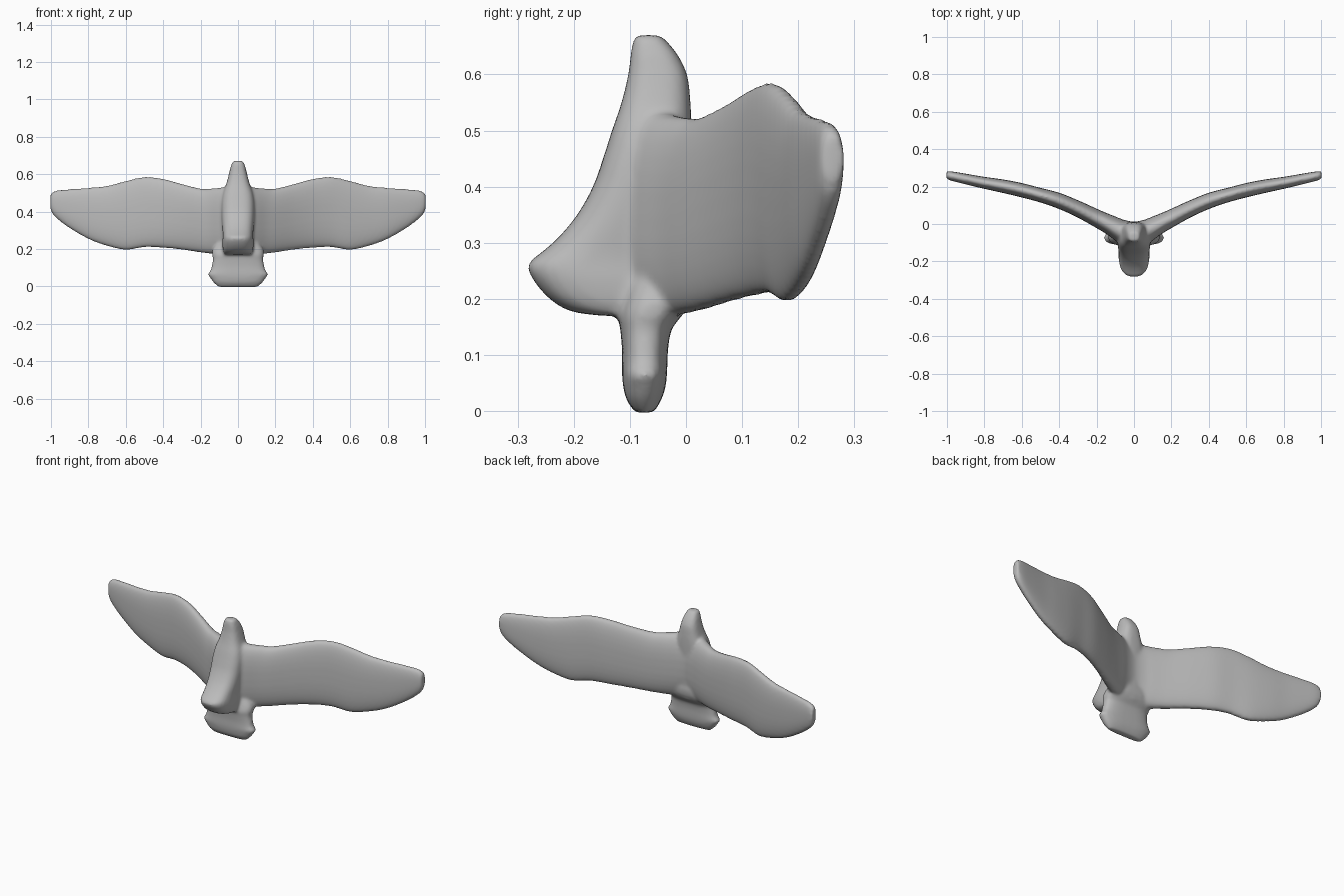
import bpy, bmesh, math

if "Cube" in bpy.data.objects:
    bpy.data.objects.remove(bpy.data.objects["Cube"], do_unlink=True)

grey = bpy.data.materials.new("stone_grey")
grey.use_nodes = True
grey.diffuse_color = (0.5, 0.5, 0.5, 1)
bsdf = grey.node_tree.nodes["Principled BSDF"]
bsdf.inputs["Base Color"].default_value = (0.5, 0.5, 0.5, 1)
bsdf.inputs["Roughness"].default_value = 0.7


def refine(rows, steps=4):
    """Smooth the stations with a Catmull-Rom spline."""
    out = []
    for i in range(len(rows) - 1):
        p0, p1, p2, p3 = (rows[max(i - 1, 0)], rows[i], rows[i + 1],
                          rows[min(i + 2, len(rows) - 1)])
        for s in range(steps):
            t = s / steps
            out.append([0.5 * (2 * b + (c - a) * t + (2 * a - 5 * b + 4 * c - d) * t * t
                               + (3 * b - a - 3 * c + d) * t ** 3)
                        for a, b, c, d in zip(p0, p1, p2, p3)])
    return out + [list(rows[-1])]


def loft(bm, rows, place, power, sides=32):
    """Skin super-ellipses; row = station, u min, u max, v min, v max."""
    rings = []
    for s, u0, u1, v0, v1 in refine(rows):
        ring = []
        for k in range(sides):
            a = 2 * math.pi * k / sides
            c, d = math.cos(a), math.sin(a)
            u = math.copysign(abs(c) ** (2 / power), c)
            v = math.copysign(abs(d) ** (2 / power), d)
            ring.append(bm.verts.new(place(s, (u0 + u1 + (u1 - u0) * u) / 2,
                                           (v0 + v1 + (v1 - v0) * v) / 2)))
        rings.append(ring)
    for a, b in zip(rings, rings[1:]):
        for k in range(sides):
            n = (k + 1) % sides
            bm.faces.new((a[k], a[n], b[n], b[k]))
    bm.faces.new(rings[0][::-1])
    bm.faces.new(rings[-1])


def along_x(s, u, v):
    return (s, u, v)


def along_z(s, u, v):
    return (u, v, s)


bm = bmesh.new()

# Swept wings with a thick blended root: x, front y, back y, bottom z, top z
half_wing = [
    (0.05, -0.122, 0.021, 0.166, 0.535), (0.10, -0.088, 0.040, 0.170, 0.527),
    (0.15, -0.052, 0.060, 0.175, 0.523), (0.20, -0.022, 0.082, 0.181, 0.523),
    (0.30, 0.034, 0.127, 0.196, 0.548), (0.40, 0.080, 0.167, 0.206, 0.575),
    (0.50, 0.115, 0.193, 0.209, 0.585), (0.60, 0.142, 0.219, 0.195, 0.564),
    (0.70, 0.166, 0.238, 0.216, 0.538), (0.80, 0.188, 0.252, 0.253, 0.527),
    (0.90, 0.212, 0.269, 0.311, 0.520), (0.96, 0.227, 0.279, 0.355, 0.514),
    (0.99, 0.236, 0.281, 0.385, 0.505), (1.003, 0.243, 0.281, 0.415, 0.490)]
wings = ([(-r[0], *r[1:]) for r in reversed(half_wing)]
         + [(0.0, -0.135, 0.013, 0.164, 0.54)] + half_wing)
loft(bm, wings, along_x, 2.4)

# Body with forward-jutting lower end and tapering top: z, front y, back y, half width
body = [(0.170, -0.15, -0.01, 0.070), (0.178, -0.205, 0.0, 0.076), (0.20, -0.243, 0.005, 0.082),
        (0.235, -0.273, 0.008, 0.084), (0.262, -0.281, 0.01, 0.082), (0.285, -0.255, 0.01, 0.082),
        (0.31, -0.227, 0.01, 0.084), (0.35, -0.194, 0.01, 0.087), (0.40, -0.166, 0.01, 0.089),
        (0.45, -0.148, 0.01, 0.088), (0.50, -0.132, 0.01, 0.080), (0.55, -0.115, 0.008, 0.062),
        (0.60, -0.103, 0.002, 0.049), (0.64, -0.098, -0.018, 0.039), (0.67, -0.092, -0.045, 0.027)]
loft(bm, [(z, -w, w, f, b) for z, f, b, w in body], along_z, 2.8)

# Flared tail block
tail = [(-0.003, -0.090, -0.058, 0.105), (0.02, -0.106, -0.044, 0.13), (0.045, -0.112, -0.036, 0.148),
        (0.065, -0.114, -0.034, 0.161), (0.085, -0.114, -0.033, 0.147), (0.11, -0.114, -0.032, 0.14),
        (0.145, -0.117, -0.026, 0.134), (0.17, -0.120, -0.008, 0.138), (0.20, -0.112, 0.008, 0.135),
        (0.24, -0.10, 0.012, 0.11), (0.29, -0.08, 0.0, 0.08)]
loft(bm, [(z, -w, w, f, b) for z, f, b, w in tail], along_z, 2.8)

bmesh.ops.recalc_face_normals(bm, faces=bm.faces)
mesh = bpy.data.meshes.new("bird")
bm.to_mesh(mesh)
bm.free()
mesh.materials.append(grey)
bird = bpy.data.objects.new("bird", mesh)
bpy.context.collection.objects.link(bird)
bpy.ops.object.select_all(action='DESELECT')
bird.select_set(True)
bpy.context.view_layer.objects.active = bird

# Fuse the parts into one softly blended skin
fuse = bird.modifiers.new("fuse", 'REMESH')
fuse.mode = 'VOXEL'
fuse.voxel_size = 0.008
soften = bird.modifiers.new("soften", 'SMOOTH')
soften.factor = 0.5
soften.iterations = 6
for name in ("fuse", "soften"):
    bpy.ops.object.modifier_apply(modifier=name)
bpy.ops.object.shade_smooth()
